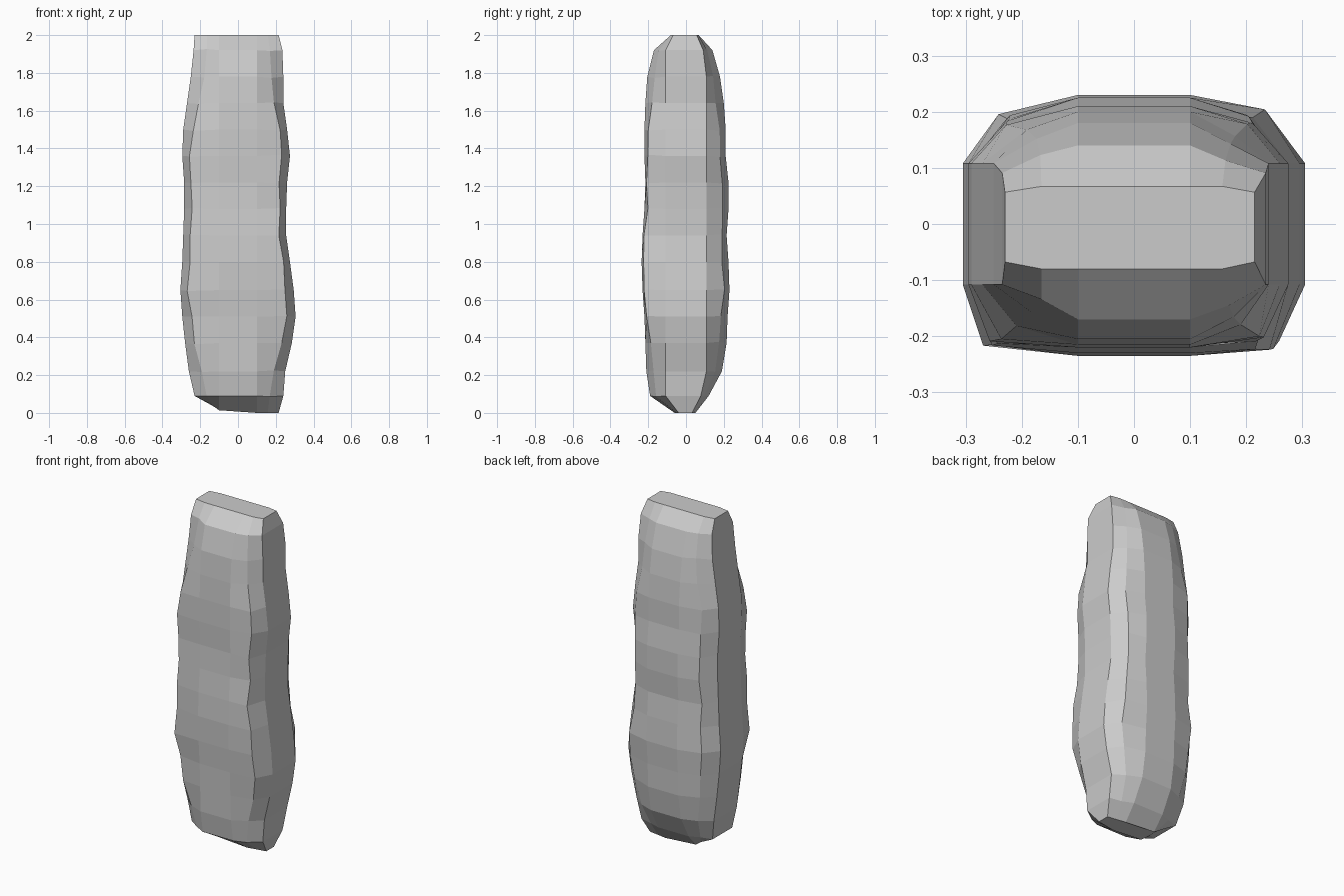
import bpy
import bmesh
import random
from mathutils import Vector

cube = bpy.data.objects.get("Cube")
if cube:
    bpy.data.objects.remove(cube, do_unlink=True)

random.seed(7)

# One grey stone colour
stone = bpy.data.materials.new("stone grey")
stone.use_nodes = True
grey = (0.6, 0.6, 0.6, 1)
stone.diffuse_color = grey
stone.node_tree.nodes["Principled BSDF"].inputs["Base Color"].default_value = grey

# Courses of the pillar: height, left, right, front, back, corner fullness
COURSES = [
    (0.09, -.23, .24, -.19, .12, .1),
    (0.22, -.26, .25, -.21, .19, .35),
    (0.37, -.28, .285, -.215, .215, .7),
    (0.51, -.295, .305, -.22, .22, .9),
    (0.65, -.305, .295, -.23, .23, 1),
    (0.80, -.295, .275, -.235, .225, 1),
    (0.94, -.29, .255, -.23, .215, 1),
    (1.08, -.285, .255, -.22, .225, 1),
    (1.22, -.285, .26, -.215, .225, 1),
    (1.36, -.295, .275, -.22, .21, 1),
    (1.50, -.29, .26, -.22, .21, .85),
    (1.64, -.27, .24, -.215, .2, .45),
    (1.78, -.25, .24, -.205, .18, .2),
    (1.92, -.235, .235, -.17, .14, .1),
]
BACK_WEAR = .6  # the back corners are more worn than the front ones


def quarter(sx, sy, side, end, full, z, rough):
    """Side, corner and face points of one quarter of a course."""
    a = Vector((side, sy * min(.108, abs(end) * .65), z))
    b = Vector((sx * .1, end, z))
    block = Vector((side * .86, end * .94, z))
    corner = ((a + b) / 2).lerp(block, full)
    corner += Vector([random.uniform(-rough, rough) for _ in range(3)])
    return [a, corner, b]


def course(z, left, right, front, back, full, rough=.007):
    worn = full * BACK_WEAR
    return (quarter(1, 1, right, back, worn, z, rough)
            + quarter(-1, 1, left, back, worn, z, rough)[::-1]
            + quarter(-1, -1, left, front, full, z, rough)
            + quarter(1, -1, right, front, full, z, rough)[::-1])


# Worn ends: a tilted small base and a flat oval top
base = course(0, -.15, .215, -.06, .05, 0, 0)
for p in base:
    p.z = max(0, -p.x - .08) * .7
top = course(2.0, -.23, .215, -.08, .067, 0, 0)
for p in top:
    p.y = max(-.08, min(.067, p.y * 1.3))

# Loft the courses into a faceted pillar
bm = bmesh.new()
rings = [[bm.verts.new(p) for p in ring]
         for ring in [base] + [course(*c) for c in COURSES] + [top]]
n = len(rings[0])
for low, high in zip(rings, rings[1:]):
    for i in range(n):
        j = (i + 1) % n
        bm.faces.new((low[i], low[j], high[j], high[i]))
bm.faces.new(rings[0][::-1])
bm.faces.new(rings[-1])
bmesh.ops.recalc_face_normals(bm, faces=bm.faces)

mesh = bpy.data.meshes.new("stone_pillar")
bm.to_mesh(mesh)
bm.free()
mesh.materials.append(stone)
bpy.context.collection.objects.link(bpy.data.objects.new("stone_pillar", mesh))
